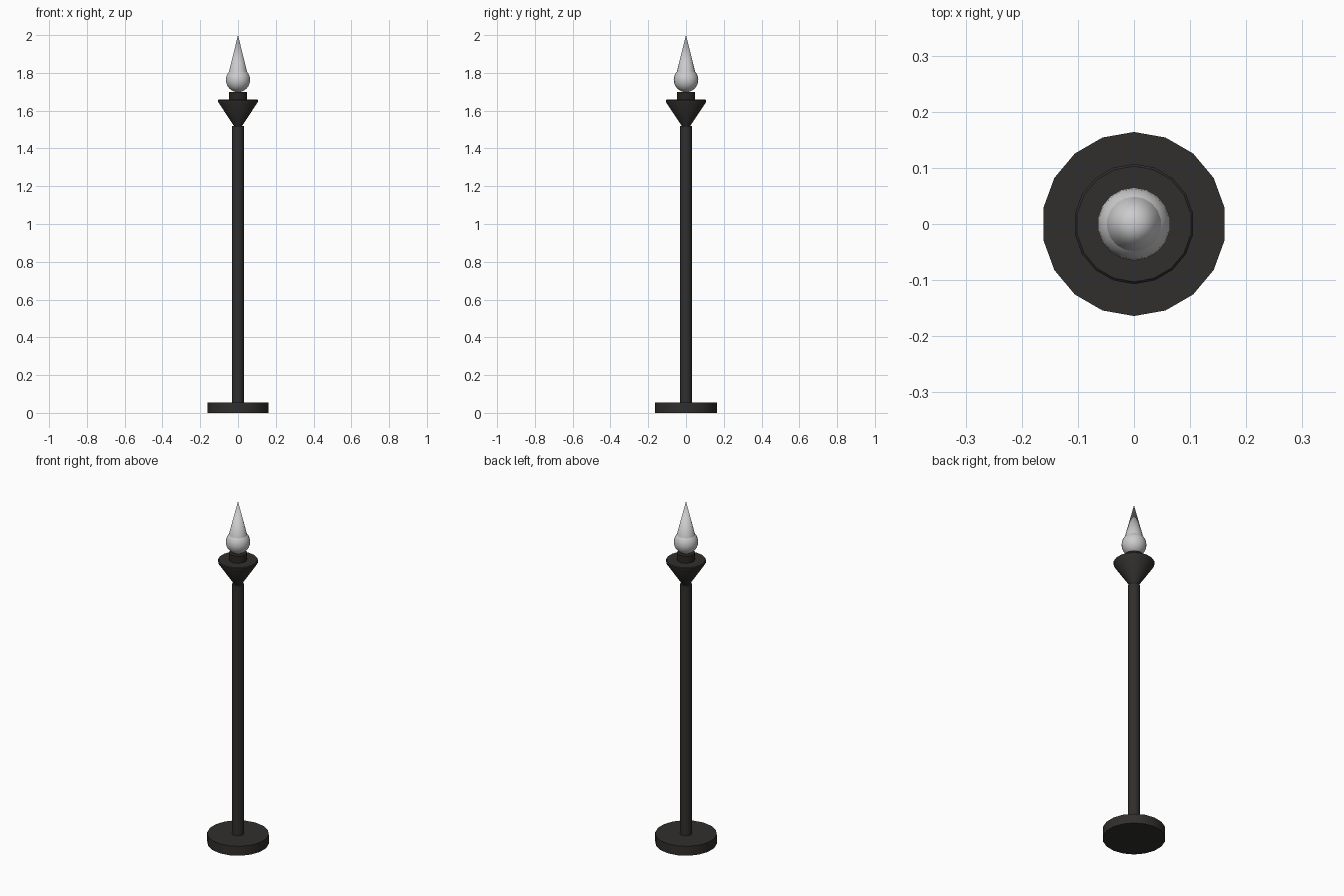
import bpy, bmesh, math

if "Cube" in bpy.data.objects:
    bpy.data.objects.remove(bpy.data.objects["Cube"])

SIDES = 18


def material(name, rgb):
    m = bpy.data.materials.new(name)
    m.diffuse_color = (*rgb, 1)
    m.use_nodes = True
    m.node_tree.nodes["Principled BSDF"].inputs["Base Color"].default_value = m.diffuse_color
    return m


def lathe(name, profile, mat=None):
    """Revolve (radius, z) points about z; radius 0 becomes a pole vertex."""
    bm = bmesh.new()
    rings = []
    for r, z in profile:
        if r == 0:
            rings.append([bm.verts.new((0, 0, z))] * SIDES)
        else:
            angles = [math.pi / 2 + i * math.tau / SIDES for i in range(SIDES)]
            rings.append([bm.verts.new((r * math.cos(a), r * math.sin(a), z)) for a in angles])
    for lo, hi in zip(rings, rings[1:]):
        for i in range(SIDES):
            j = (i + 1) % SIDES
            bm.faces.new(list(dict.fromkeys((lo[i], lo[j], hi[j], hi[i]))))
    bmesh.ops.recalc_face_normals(bm, faces=bm.faces[:])
    mesh = bpy.data.meshes.new(name)
    bm.to_mesh(mesh)
    bm.free()
    ob = bpy.data.objects.new(name, mesh)
    bpy.context.collection.objects.link(ob)
    if mat:
        mesh.materials.append(mat)
    bpy.ops.object.select_all(action='DESELECT')
    ob.select_set(True)
    bpy.context.view_layer.objects.active = ob
    bpy.ops.object.shade_smooth_by_angle(angle=math.radians(30))
    return ob


iron = material("dark_iron", (0.03, 0.028, 0.026))
brown = material("dark_brown", (0.025, 0.019, 0.015))

# Foot and pole
lathe("base", [(0, 0), (0.164, 0), (0.164, 0.055), (0, 0.055)], iron)
lathe("pole", [(0, 0.05), (0.031, 0.05), (0.031, 1.518), (0, 1.518)], iron)

# Flared cup with a thin rim
lathe("cup", [(0, 1.51), (0.016, 1.51), (0.106, 1.645), (0.107, 1.655),
              (0.103, 1.659), (0, 1.659)], iron)
lathe("socket", [(0, 1.65), (0.048, 1.65), (0.048, 1.70), (0, 1.70)], brown)

# Flame-shaped bulb: round body and pointed tip
R, C = 0.065, 1.763
body = [(0, C - R)]
body += [(R * math.cos(math.radians(d)), C + R * math.sin(math.radians(d)))
         for d in range(-75, 76, 15)]
body += [(0, C + R)]
lathe("bulb", body)
lathe("bulb_tip", [(0, 1.80), (0.05, 1.80), (0, 2.0)])
